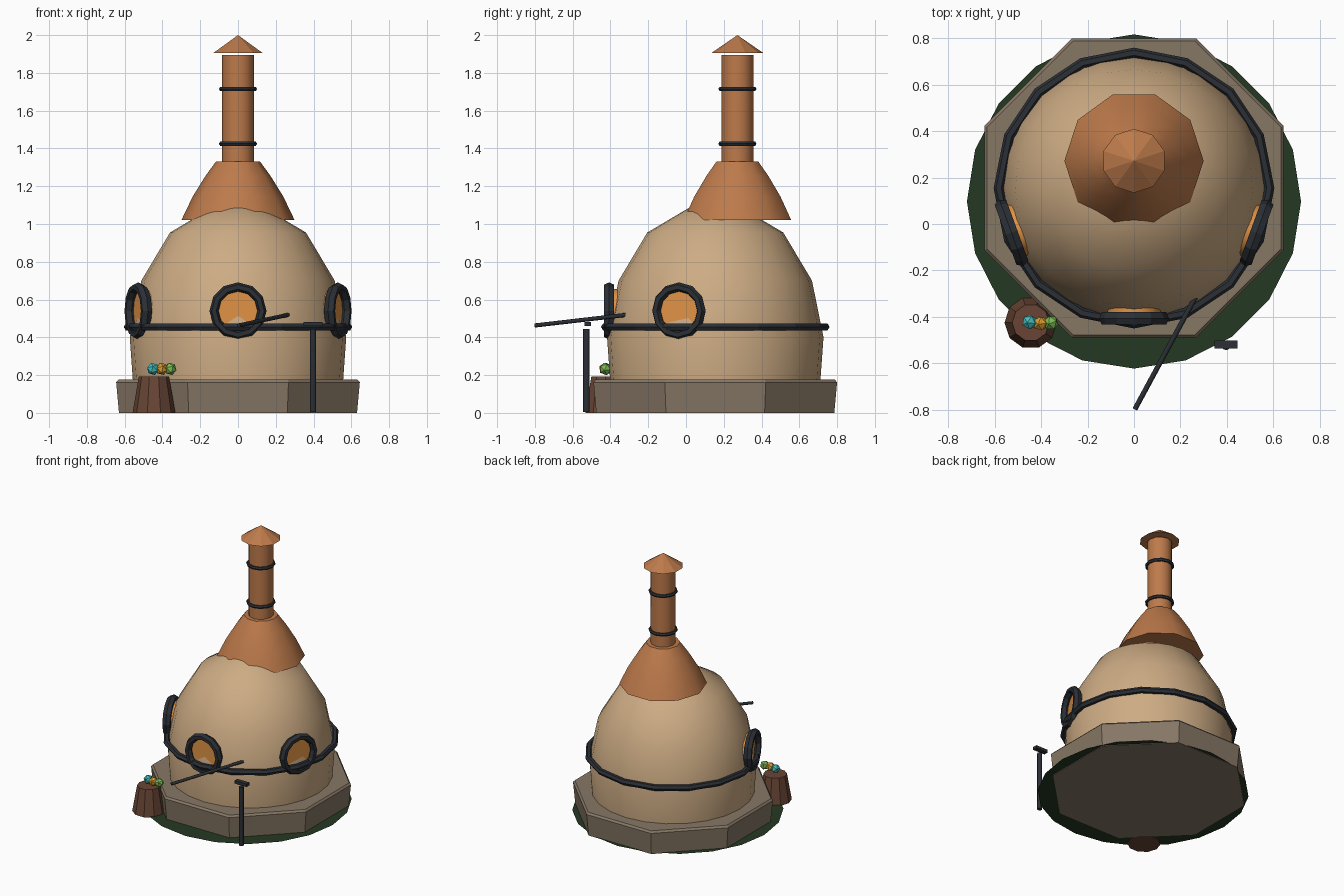
import bpy
from math import pi, sin, cos, radians
from mathutils import Vector, Matrix

if "Cube" in bpy.data.objects:
    bpy.data.objects.remove(bpy.data.objects["Cube"])


def mat(name, r, g, b):
    m = bpy.data.materials.new(name)
    m.diffuse_color = (r, g, b, 1)
    m.use_nodes = True
    m.node_tree.nodes["Principled BSDF"].inputs["Base Color"].default_value = m.diffuse_color
    return m


CLAY = mat("clay", .61, .41, .23)
COPPER = mat("copper", .51, .195, .07)
IRON = mat("iron", .024, .029, .036)
STONE = mat("stone", .24, .185, .13)
GRASS = mat("grass", .018, .04, .016)
WOOD = mat("wood", .14, .06, .035)
GLOW = mat("glow", .75, .29, .06)
TEAL = mat("teal", .06, .5, .5)
AMBER = mat("amber", .7, .32, .03)
GREEN = mat("green", .2, .5, .09)


def finish(name, material, smooth=None):
    o = bpy.context.object
    o.name = name
    o.data.materials.append(material)
    if smooth:
        bpy.ops.object.shade_smooth_by_angle(angle=radians(smooth))
    return o


def lathe(name, material, profile, n, center, turn=0, smooth=None):
    """Spin (radius, z) points; zero radius makes a pole, other ends are capped."""
    verts, rings, faces = [], [], []
    for r, z in profile:
        k = n if r > 0 else 1
        rings.append([len(verts) + i for i in range(k)])
        verts += [(r * cos(turn + 2 * pi * i / n), r * sin(turn + 2 * pi * i / n), z) for i in range(k)]
    for a, b in zip(rings, rings[1:]):
        for i in range(n):
            j = (i + 1) % n
            faces.append((a[i], a[j], b[0]) if len(b) == 1 else (a[i], a[j], b[j], b[i]))
    faces.append(rings[0][::-1])
    if len(rings[-1]) > 1:
        faces.append(rings[-1])
    me = bpy.data.meshes.new(name)
    me.from_pydata(verts, [], faces)
    o = bpy.data.objects.new(name, me)
    o.location = (*center, 0)
    bpy.context.collection.objects.link(o)
    bpy.ops.object.select_all(action='DESELECT')
    o.select_set(True)
    bpy.context.view_layer.objects.active = o
    return finish(name, material, smooth)


def rod(name, material, a, b, r, n=8):
    a, b = Vector(a), Vector(b)
    bpy.ops.mesh.primitive_cylinder_add(vertices=n, radius=r, depth=(b - a).length, location=(a + b) / 2,
                                        rotation=(b - a).to_track_quat('Z', 'Y').to_euler())
    return finish(name, material, 50)


def ring(name, loc, R, r, n, rot=(0, 0, 0), m=6):
    bpy.ops.mesh.primitive_torus_add(major_radius=R, minor_radius=r, major_segments=n,
                                     minor_segments=m, location=loc, rotation=rot)
    return finish(name, IRON)


HUB = (0, .155)    # centre of base and dome
FLUE = (0, .272)   # centre of hood and chimney

# ground patch and stone base
bpy.ops.mesh.primitive_circle_add(vertices=20, radius=.72, fill_type='NGON', location=(0, .097, .004))
finish("grass_patch", GRASS)
lathe("stone_base", STONE, [(.682, 0), (.698, .162), (.685, .176)], 8, HUB, turn=pi / 8)

# clay dome with iron strap
lathe("oven_dome", CLAY, [(.555, .15), (.573, .4), (.512, .7), (.36, .955), (.14, 1.085), (0, 1.11)],
      24, HUB, smooth=50)
ring("dome_strap", (*HUB, .455), .583, .022, 16)

# three round windows around the front
for label, a in (("front", 0), ("right", 70), ("left", -70)):
    t = radians(a)
    d = Vector((sin(t), -cos(t), 0))
    c = Vector((*HUB, .54))
    frame = ring("window_frame_" + label, c + d * .562, .127, .024, 12, (pi / 2, 0, t))
    frame.scale.z = 1.3
    rod("window_glass_" + label, GLOW, c + d * .47, c + d * .55, .115, 16)

# copper hood, chimney and cap
lathe("chimney_hood", COPPER, [(.3, 1.02), (.24, 1.145), (.172, 1.255), (.117, 1.33)], 10, FLUE, smooth=50)
rod("chimney_pipe", COPPER, (*FLUE, 1.3), (*FLUE, 1.895), .085, 12)
lathe("chimney_cap", COPPER, [(.138, 1.905), (0, 2)], 10, FLUE, turn=pi / 2)
for i, z in enumerate((1.425, 1.715)):
    ring(f"chimney_band_{i}", (*FLUE, z), .088, .013, 12)

# stump with gems
lathe("stump", WOOD, [(.113, 0), (.08, .193)], 10, (-.445, -.425))
for name, material, x, y in (("gem_teal", TEAL, -.45, -.422), ("gem_amber", AMBER, -.403, -.428),
                             ("gem_green", GREEN, -.358, -.425)):
    bpy.ops.mesh.primitive_ico_sphere_add(subdivisions=1, radius=.034, location=(x, y, .233),
                                          rotation=(.5 + x, .3, 6 * x))
    finish(name, material)

# tool post with crossbar, and leaning poker
rod("tool_post", IRON, (.397, -.527, .005), (.397, -.527, .445), .017)
bpy.ops.mesh.primitive_cube_add(size=1, location=(.397, -.52, .47))
bpy.context.object.scale = (.1, .034, .022)
finish("post_crossbar", IRON)
rod("poker", IRON, (.004, -.798, .463), (.27, -.306, .52), .011)
